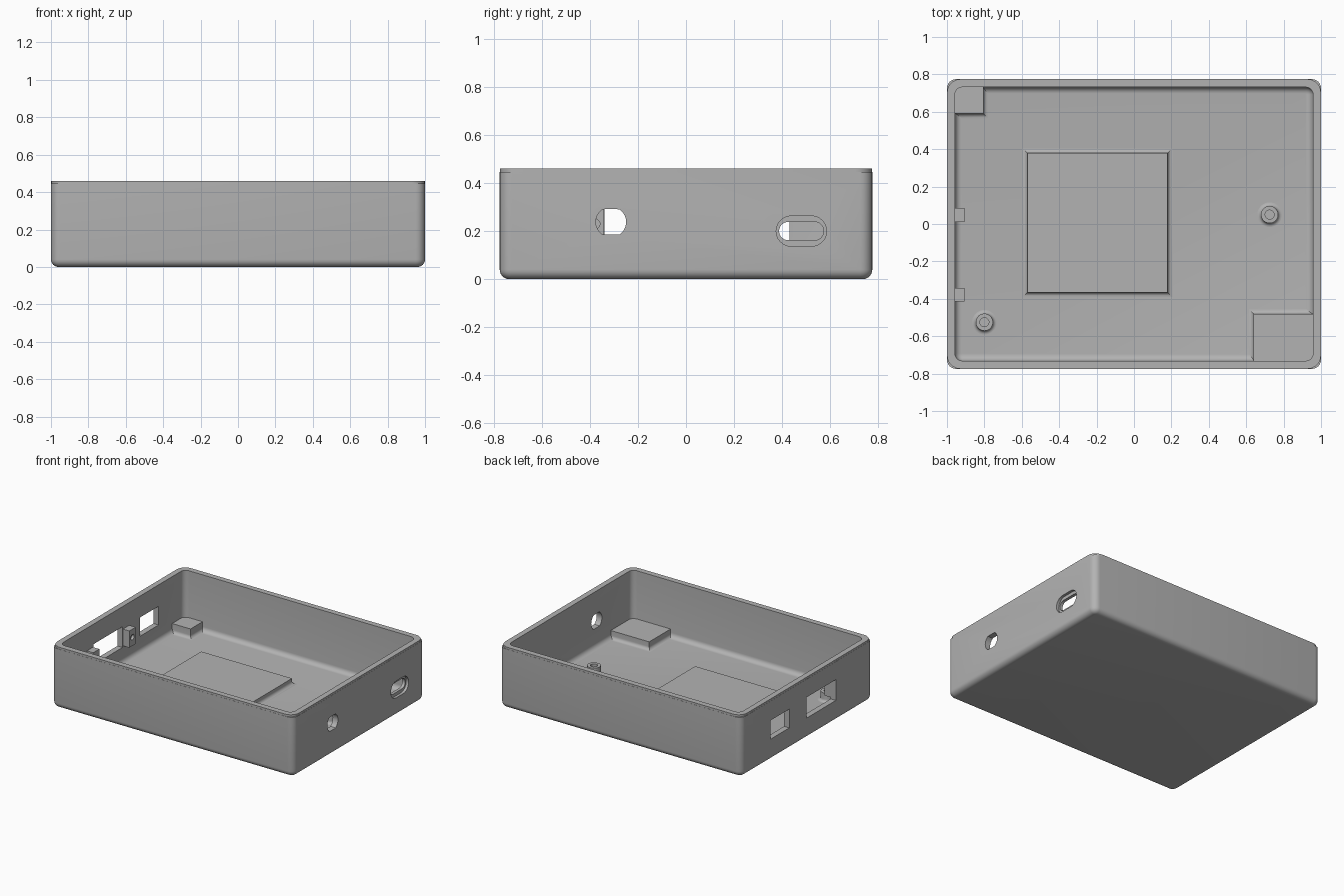
import bpy, bmesh
from math import cos, sin, pi

cube = bpy.data.objects.get("Cube")
if cube:
    bpy.data.objects.remove(cube, do_unlink=True)

HX, HY, TOP, FLOOR, WALL = 1.0, 0.775, 0.46, 0.04, 0.043

grey = bpy.data.materials.new("matte grey")
grey.use_nodes = True
colour = (0.45, 0.45, 0.45, 1)
grey.diffuse_color = colour
grey.node_tree.nodes["Principled BSDF"].inputs["Base Color"].default_value = colour


def loft(name, rings):
    """Skin equal-length point rings and cap both ends."""
    bm = bmesh.new()
    rows = [[bm.verts.new(p) for p in ring] for ring in rings]
    n = len(rows[0])
    for a, b in zip(rows, rows[1:]):
        for i in range(n):
            j = (i + 1) % n
            bm.faces.new((a[i], a[j], b[j], b[i]))
    bm.faces.new(rows[0][::-1])
    bm.faces.new(rows[-1])
    bmesh.ops.recalc_face_normals(bm, faces=bm.faces)
    mesh = bpy.data.meshes.new(name)
    bm.to_mesh(mesh)
    bm.free()
    mesh.materials.append(grey)
    ob = bpy.data.objects.new(name, mesh)
    bpy.context.collection.objects.link(ob)
    return ob


def smooth(ob):
    bpy.ops.object.select_all(action='DESELECT')
    ob.select_set(True)
    bpy.context.view_layer.objects.active = ob
    bpy.ops.object.shade_smooth_by_angle(angle=pi / 6)


def cut(ob, cutter):
    bpy.context.view_layer.objects.active = ob
    cutter.hide_render = True
    mod = ob.modifiers.new("cut", 'BOOLEAN')
    mod.operation, mod.solver, mod.object = 'DIFFERENCE', 'EXACT', cutter
    bpy.ops.object.modifier_apply(modifier=mod.name)
    bpy.data.objects.remove(cutter, do_unlink=True)


def rounded(inset, z, r, seg=6):
    """Rounded rectangle inset from the outer footprint."""
    x, y = HX - inset - r, HY - inset - r
    pts = []
    for k, (sx, sy) in enumerate([(1, 1), (-1, 1), (-1, -1), (1, -1)]):
        for s in range(seg + 1):
            a = (k + s / seg) * pi / 2
            pts.append((sx * x + r * cos(a), sy * y + r * sin(a), z))
    return pts


def circle(x, y, z, r, n=32):
    return [(x + r * cos(2 * pi * i / n), y + r * sin(2 * pi * i / n), z) for i in range(n)]


def prism_x(name, outline, x0, x1):
    return loft(name, [[(x, y, z) for y, z in outline] for x in (x0, x1)])


def slot(y, z, half, r, n=12):
    """Horizontal stadium outline in the y-z plane."""
    angles = [-pi / 2 + pi * i / n for i in range(n + 1)]
    return ([(y + half + r * cos(a), z + r * sin(a)) for a in angles] +
            [(y - half - r * cos(a), z - r * sin(a)) for a in angles])


def box_outline(y0, y1, z0, z1):
    return [(y0, z0), (y1, z0), (y1, z1), (y0, z1)]


# Tray shell: rounded bottom edge, stepped corners at the rim, filleted floor
R, F, STEPS = 0.05, 0.04, 6
quarter = [i / STEPS * pi / 2 for i in range(STEPS + 1)]
rings = []
for a in quarter:
    i = F * (1 - sin(a))
    rings.append(rounded(i, F * (1 - cos(a)), R - i))
rings += [rounded(0, TOP - 0.015, R), rounded(0.001, TOP - 0.015, 0.07),
          rounded(0.001, TOP, 0.07), rounded(WALL, TOP, 0.04)]
for a in quarter:
    i = 0.035 * (1 - cos(a))
    rings.append(rounded(WALL + i, FLOOR + 0.035 * (1 - sin(a)), 0.04 - i))
tray = loft("tray_shell", rings)

# Openings in the left-hand wall
cut(tray, prism_x("small_window_cutter", box_outline(0.21, 0.43, 0.16, 0.3), -1.1, -0.9))
cut(tray, prism_x("large_window_cutter", box_outline(-0.34, 0.005, 0.155, 0.31), -1.1, -0.9))

# Flat-sided round hole and recessed slot in the opposite wall
hole = [(-0.312 + y, 0.238 + max(-0.053, min(0.053, z))) for y, z, _ in circle(0, 0, 0, 0.063)]
cut(tray, prism_x("round_hole_cutter", hole, 0.9, 1.1))
cut(tray, prism_x("slot_recess_cutter", slot(0.48, 0.2, 0.042, 0.063), 0.98, 1.1))
cut(tray, prism_x("slot_cutter", slot(0.48, 0.2, 0.055, 0.038), 0.9, 1.1))
smooth(tray)


# Raised floor pads with a fillet at the foot, kept inside the walls
def pad(name, x0, x1, y0, y1, top, f=0.025):
    def rect(o, z):
        a, b = max(x0 - o, -0.965), min(x1 + o, 0.965)
        c, d = max(y0 - o, -0.745), min(y1 + o, 0.745)
        return [(a, c, z), (b, c, z), (b, d, z), (a, d, z)]
    rows = [rect(f, FLOOR - 0.005)]
    rows += [rect(f * (1 - sin(a)), FLOOR + f * (1 - cos(a))) for a in quarter]
    smooth(loft(name, rows + [rect(0, top)]))


pad("centre_pad", -0.57, 0.18, -0.365, 0.38, 0.085)
pad("back_corner_block", -0.97, -0.805, 0.59, 0.75, 0.11)
pad("front_corner_block", 0.64, 0.97, -0.75, -0.48, 0.1)

# Screw posts with a pilot hole
for name, x, y in (("right_post", 0.725, 0.05), ("left_post", -0.8, -0.525)):
    foot = [circle(x, y, FLOOR + 0.02 * (1 - cos(a)), 0.046 + 0.02 * (1 - sin(a))) for a in quarter]
    smooth(loft(name, foot + [circle(x, y, 0.105, 0.046), circle(x, y, 0.105, 0.024),
                              circle(x, y, 0.07, 0.024)]))

# Clip tabs on either side of the large window
for name, y0, y1 in (("back_clip", 0.01, 0.085), ("front_clip", -0.415, -0.343)):
    clip = prism_x(name, box_outline(y0, y1, 0.165, 0.29), -0.965, -0.905)
    cut(clip, prism_x("clip_hole_cutter", slot((y0 + y1) / 2, 0.23, 0.001, 0.02), -0.925, -0.8))
    smooth(clip)
